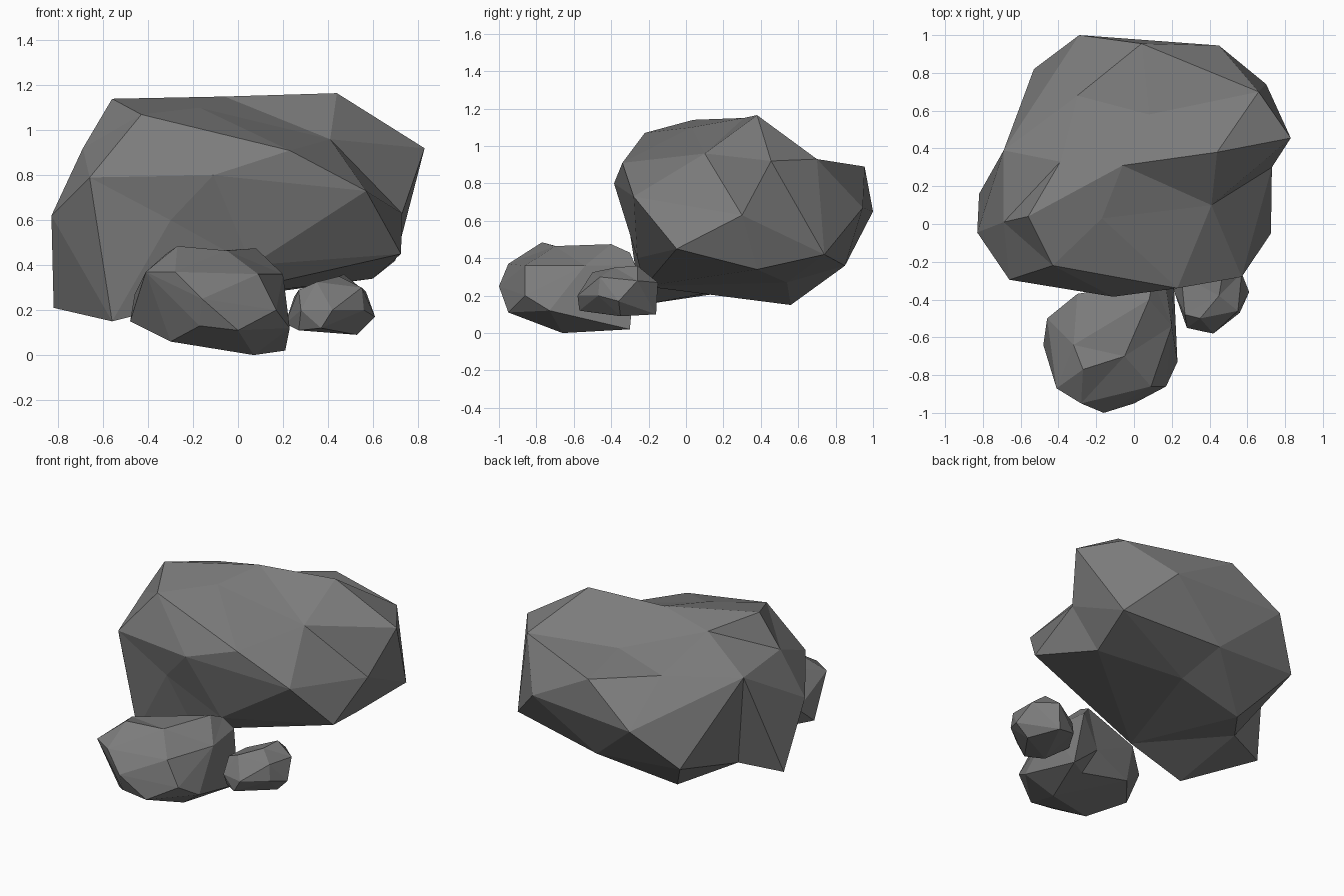
import bpy, bmesh
from mathutils import Vector

if "Cube" in bpy.data.objects:
    bpy.data.objects.remove(bpy.data.objects["Cube"])

stone = bpy.data.materials.new("dark_stone")
stone.diffuse_color = (.2, .2, .2, 1)
stone.use_nodes = True
stone.node_tree.nodes["Principled BSDF"].inputs["Base Color"].default_value = stone.diffuse_color


def rock(name, points, flips=()):
    """Faceted boulder: join corner points into a closed star-shaped skin.
    Faces come from the hull of the corner directions, so dents survive.
    flips: pairs of corners to be joined by turning the edge between them."""
    pts = [Vector(p) for p in points]
    lo = Vector([min(p[i] for p in pts) for i in range(3)])
    hi = Vector([max(p[i] for p in pts) for i in range(3)])
    mid, size = (lo + hi) / 2, hi - lo
    bm = bmesh.new()
    real = {}
    for p in pts:
        d = Vector([(p[i] - mid[i]) / size[i] for i in range(3)]).normalized()
        real[bm.verts.new(d)] = p
    bmesh.ops.convex_hull(bm, input=bm.verts[:])
    for v in bm.verts:
        v.co = real[v]
    for a, b in flips:
        ends = {Vector(a).freeze(), Vector(b).freeze()}
        for e in bm.edges:
            tips = {v.co.copy().freeze() for f in e.link_faces
                    for v in f.verts if v not in e.verts}
            if tips == ends:
                bmesh.ops.rotate_edges(bm, edges=[e], use_ccw=False)
                break
    bmesh.ops.recalc_face_normals(bm, faces=bm.faces[:])
    mesh = bpy.data.meshes.new(name)
    bm.to_mesh(mesh)
    bm.free()
    mesh.materials.append(stone)
    obj = bpy.data.objects.new(name, mesh)
    bpy.context.collection.objects.link(obj)
    return obj


# Large boulder: crown, front, sides, back, underside
shoulder, lip = (-.66, -.295, .79), (-.56, -.24, .15)
right_tip, right_back = (.83, .455, .92), (.7, .74, .42)
left_peak, ridge = (-.56, .04, 1.14), (-.06, .31, 1.15)
left_top, left_back = (-.69, .01, .92), (-.69, .39, .88)
back_low, root = (-.53, .82, .4), (-.56, .26, .24)
crown = (-.39, .33, 1.08)
rock("large_boulder", [
    (.44, .38, 1.165), left_peak, (-.43, -.22, 1.07), (-.17, .03, 1.1),
    ridge, crown, (.08, .58, .94), (-.3, .68, .9),
    (.41, .1, .96), (.23, -.34, .91), (-.11, -.385, .8), shoulder,
    (.57, -.28, .73), (-.3, -.31, .6), (.06, -.26, .4),
    right_tip, (.73, .3, .63), (.725, -.05, .45), (.66, .7, .93),
    left_top, (-.83, -.045, .62), (-.82, .16, .21), left_back,
    right_back, (.45, .945, .67), (.04, .955, .89), (-.29, 1, .65),
    back_low, (.05, .85, .36),
    (.6, .38, .34), (-.33, .56, .15), lip, root,
    (-.16, -.22, .25), (.08, .54, .27),
], [(shoulder, lip), (right_tip, right_back), (left_top, crown),
    (left_peak, ridge), (back_low, root), (left_back, root)])

# Medium rock in front
rock("medium_rock", [
    (-.27, -.77, .485), (.08, -.4, .475), (-.05, -.7, .465), (-.32, -.64, .45),
    (-.41, -.87, .37), (-.28, -.95, .37), (.09, -.86, .36), (.2, -.54, .36),
    (-.16, -1, .25), (.17, -.86, .2), (.23, -.73, .12), (0, -.95, .11),
    (-.17, -.95, .13), (-.3, -.8, .06), (.07, -.66, 0), (.21, -.3, .02),
    (-.48, -.64, .15), (-.46, -.5, .27), (-.3, -.37, .35), (-.28, -.4, .12),
    (.1, -.3, .43), (.16, -.27, .36), (0, -.34, .2), (.05, -.42, .06),
])

# Small rock beside it
rock("small_rock", [
    (.45, -.38, .35), (.35, -.5, .325), (.27, -.48, .29), (.47, -.26, .36),
    (.55, -.46, .3), (.28, -.55, .2), (.42, -.58, .2), (.37, -.57, .12),
    (.56, -.47, .2), (.61, -.36, .17), (.53, -.35, .09), (.27, -.5, .11),
    (.21, -.35, .14), (.25, -.27, .26), (.57, -.26, .28), (.45, -.15, .27),
    (.44, -.16, .1), (.3, -.2, .14),
])
